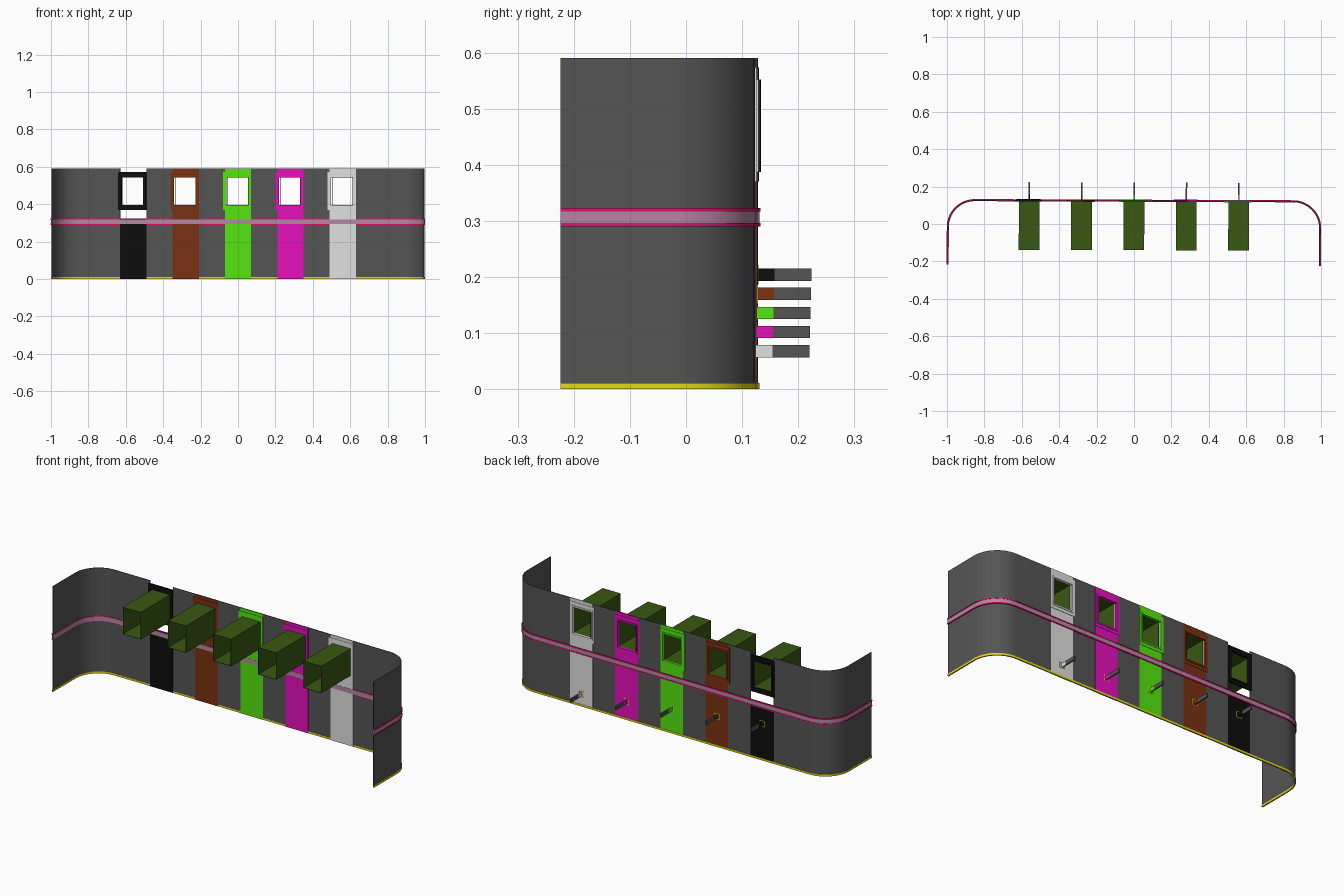
import bpy, bmesh, math

cube = bpy.data.objects.get("Cube")
if cube:
    bpy.data.objects.remove(cube, do_unlink=True)


def material(name, *rgb):
    m = bpy.data.materials.new(name)
    m.use_nodes = True
    m.diffuse_color = (*rgb, 1)
    m.node_tree.nodes["Principled BSDF"].inputs["Base Color"].default_value = (*rgb, 1)
    return m


grey = material("wall_grey", .09, .09, .09)
olive = material("olive", .04, .098, .006)
yellow = material("yellow", .8, .7, .008)
mauve = material("mauve", .46, .24, .36)
crimson = material("crimson", .73, .006, .156)
bay_colours = {
    "black": material("black", .004, .004, .004),
    "brown": material("brown", .195, .032, .006),
    "green": material("green", .09, .8, .005),
    "magenta": material("magenta", .8, .005, .5),
    "white": material("white", .75, .75, .75),
}

HALF, BACK, FRONT, RADIUS, TOP = .996, .125, -.22, .145, .59
TILT = -.0036      # the whole wall is turned very slightly
PITCH, BAY = .28, .07


def finish(name, bm, mat):
    bmesh.ops.recalc_face_normals(bm, faces=bm.faces)
    mesh = bpy.data.meshes.new(name)
    bm.to_mesh(mesh)
    bm.free()
    mesh.shade_smooth()
    mesh.set_sharp_from_angle(angle=math.radians(30))
    mesh.materials.append(mat)
    ob = bpy.data.objects.new(name, mesh)
    ob.rotation_euler.z = TILT
    bpy.context.collection.objects.link(ob)
    return ob


def box(name, mat, x0, x1, y0, y1, z0, z1):
    bm = bmesh.new()
    bmesh.ops.create_cube(bm, size=1)
    for v in bm.verts:
        v.co = (x1 if v.co.x > 0 else x0, y1 if v.co.y > 0 else y0, z1 if v.co.z > 0 else z0)
    return finish(name, bm, mat)


def ring(name, mat, outer, inner, y0, y1):
    """Rectangular tube along y; outer and inner are (x0, x1, z0, z1)."""
    bm = bmesh.new()
    loops = []
    for (a, b, c, d), y in ((outer, y0), (outer, y1), (inner, y1), (inner, y0)):
        loops.append([bm.verts.new((x, y, z)) for x, z in ((a, c), (b, c), (b, d), (a, d))])
    for k in range(4):
        p, q = loops[k], loops[(k + 1) % 4]
        for i in range(4):
            j = (i + 1) % 4
            bm.faces.new((p[i], p[j], q[j], q[i]))
    return finish(name, bm, mat)


def half_path(side, off, x_end):
    """Plan of one wall end: straight return, round corner, run to x_end."""
    pts = [(side * (HALF + off), FRONT)]
    for i in range(17):
        a = math.pi / 2 * i / 16
        pts.append((side * (HALF - RADIUS + (RADIUS + off) * math.cos(a)),
                    BACK - RADIUS + (RADIUS + off) * math.sin(a)))
    return pts + [(x_end, BACK + off)]


def ribbon(name, mat, outer, inner, z0, z1):
    """Upright strip between two plan paths."""
    bm = bmesh.new()
    rows = [[bm.verts.new((x, y, z)) for x, y in path]
            for path, z in ((outer, z0), (outer, z1), (inner, z1), (inner, z0))]
    for k in range(4):
        p, q = rows[k], rows[(k + 1) % 4]
        for i in range(len(p) - 1):
            bm.faces.new((p[i], p[i + 1], q[i + 1], q[i]))
    for end in (0, -1):
        bm.faces.new([r[end] for r in rows])
    return finish(name, bm, mat)


def full_strip(name, mat, off_out, off_in, z0, z1):
    paths = [half_path(-1, o, 0)[:-1] + half_path(1, o, 0)[-2::-1] for o in (off_out, off_in)]
    return ribbon(name, mat, *paths, z0, z1)


# Curved wall ends
edge = 2 * PITCH + BAY
for side, label in ((1, "left"), (-1, "right")):
    ribbon(f"wall_end_{label}", grey, half_path(side, 0, side * edge),
           half_path(side, -.003, side * edge), 0, TOP)

# Flat wall pieces between the bays
for i in range(4):
    x = (i - 1.5) * PITCH
    box(f"wall_piece_{i + 1}", grey, x - BAY, x + BAY, BACK - .003, BACK, 0, TOP)

# Base trim and belt band running round the whole wall
full_strip("base_trim", yellow, .003, -.004, 0, .011)
full_strip("belt_band", mauve, .003, -.006, .294, .319)
full_strip("belt_lower_rail", crimson, .005, -.004, .29, .296)
full_strip("belt_upper_rail", crimson, .005, -.004, .317, .323)

# Five bays: panel, window frame, viewing tunnel and lever
for i, (colour, mat) in enumerate(bay_colours.items()):
    x = (i - 2) * PITCH
    xf = x - .006
    opening = (xf - .056, xf + .058, .396, .543)
    y0, y1 = BACK - .005, BACK + .001

    if colour == "black":       # this bay stops at the belt
        box("black_panel", mat, x - BAY, x + BAY, y0, y1, 0, .32)
    else:
        box(f"{colour}_panel", mat, x - BAY, x + BAY, y0, y1, 0, .375)
        ring(f"{colour}_upper_panel", mat, (x - BAY, x + BAY, .375, TOP), opening, y0, y1)

    ring(f"{colour}_window_frame", mat, (xf - .075, xf + .075, .37, .573), opening,
         BACK - .007, BACK + .003)
    ring(f"{colour}_window_bead", mat, (xf - .064, xf + .066, .387, .552), opening,
         BACK, BACK + .006)
    ring(f"{colour}_tunnel", olive, (x - .056, x + .055, .394, .545),
         (x - .054, x + .053, .396, .543), -.14, BACK - .003)

    # Lever, one step lower in each bay
    z = .204 - .034 * i
    box(f"{colour}_lever_root", mat, x - .004, x + .004, BACK, .156, z - .011, z + .011)
    box(f"{colour}_lever_grip", grey, x - .004, x + .004, .156, .222, z - .011, z + .011)
    ring(f"{colour}_lever_slot", yellow, (x - .016, x + .016, z - .017, z + .017),
         (x - .013, x + .013, z - .014, z + .014), BACK, BACK + .002)
